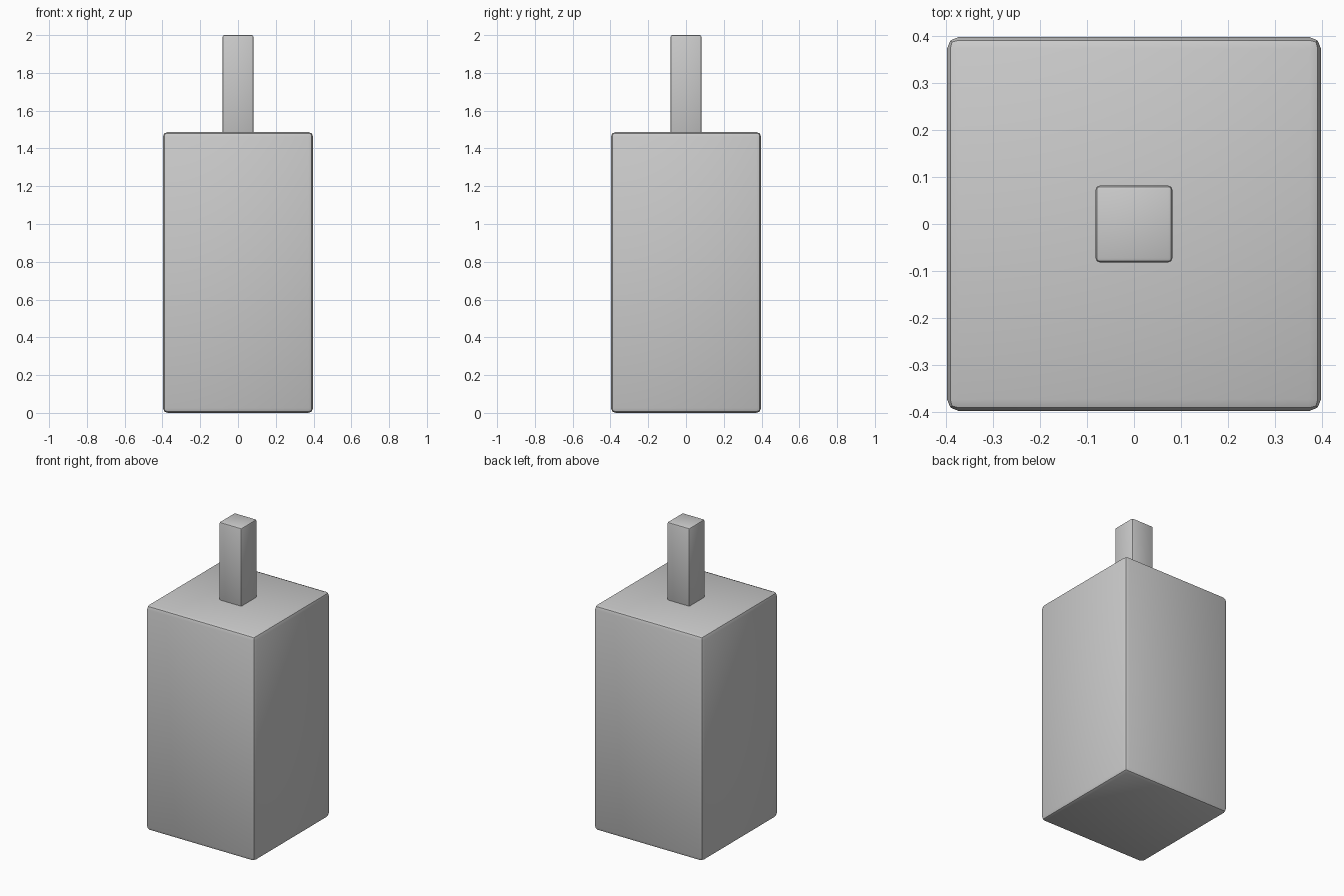
import bpy

if "Cube" in bpy.data.objects:
    bpy.data.objects.remove(bpy.data.objects["Cube"])


def rounded_block(name, width, z0, z1, bevel, segments):
    """Square upright block with bevelled edges and smooth shading."""
    bpy.ops.mesh.primitive_cube_add(size=1, location=(0, 0, (z0 + z1) / 2))
    ob = bpy.context.object
    ob.name = name
    ob.scale = (width, width, z1 - z0)
    bpy.ops.object.transform_apply(location=False, rotation=False, scale=True)
    mod = ob.modifiers.new("edge_bevel", 'BEVEL')
    mod.width = bevel
    mod.segments = segments
    bpy.ops.object.modifier_apply(modifier=mod.name)
    bpy.ops.object.shade_smooth_by_angle()
    return ob


# Large main body
rounded_block("body", 0.795, 0.0, 1.487, 0.025, 2)

# Slim post standing on the body
rounded_block("top_post", 0.163, 1.475, 2.0, 0.009, 2)
